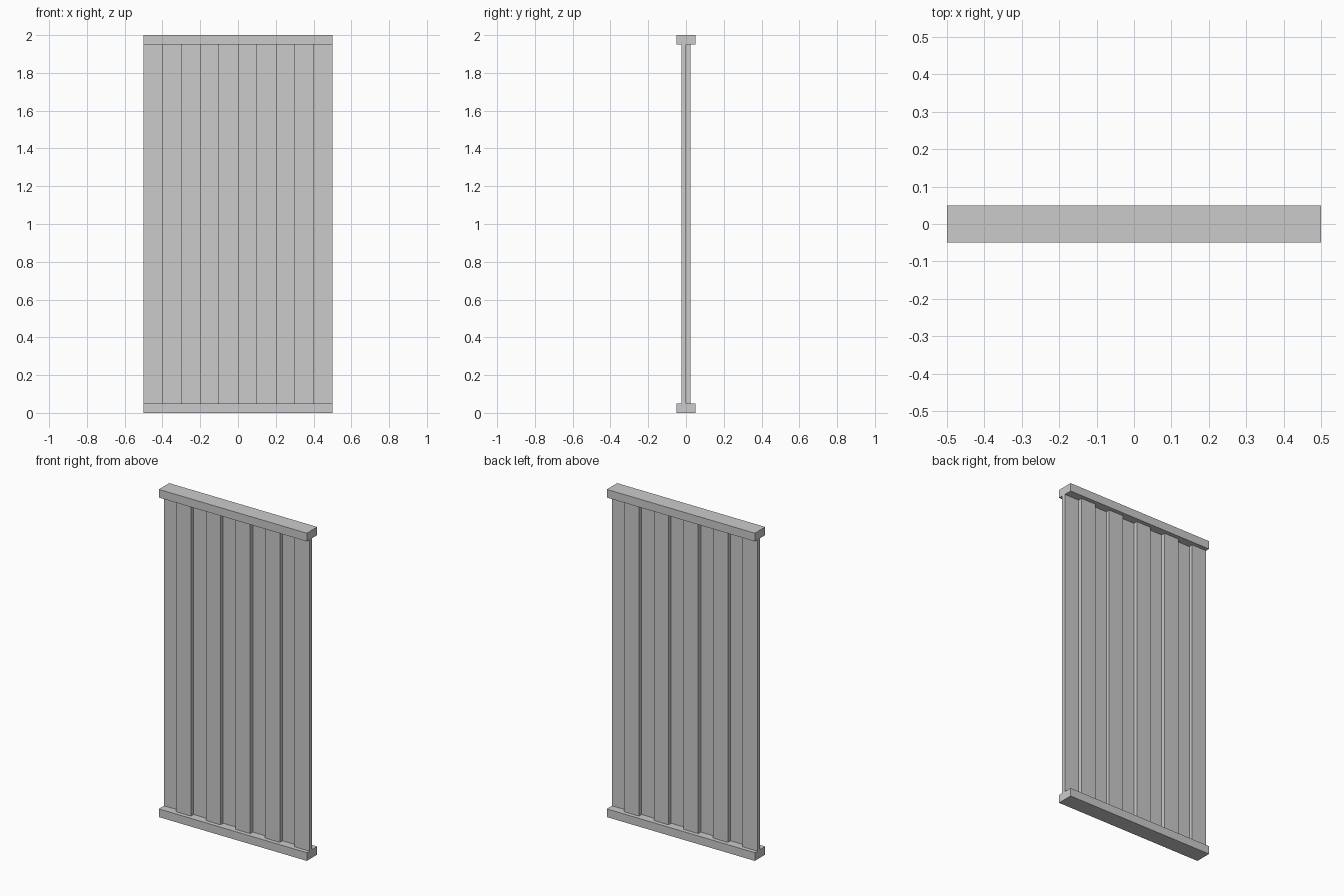
import bpy

if "Cube" in bpy.data.objects:
    bpy.data.objects.remove(bpy.data.objects["Cube"])


def box(name, lo, hi):
    size = [b - a for a, b in zip(lo, hi)]
    centre = [(a + b) / 2 for a, b in zip(lo, hi)]
    bpy.ops.mesh.primitive_cube_add(size=1, location=centre)
    obj = bpy.context.object
    obj.name = name
    obj.scale = size
    bpy.ops.object.transform_apply(location=False, rotation=False, scale=True)
    return obj


# Bottom and top rails
box("bottom_rail", (-0.5, -0.05, 0), (0.5, 0.05, 0.05))
box("top_rail", (-0.5, -0.05, 1.95), (0.5, 0.05, 2))

# Vertical boards, alternating between the back and front layer
for i in range(10):
    x = -0.5 + 0.1 * i
    front = i % 2 == 1
    y0, y1 = (-0.025, 0) if front else (0, 0.025)
    box("front_board" if front else "back_board", (x, y0, 0.05), (x + 0.1, y1, 1.95))
